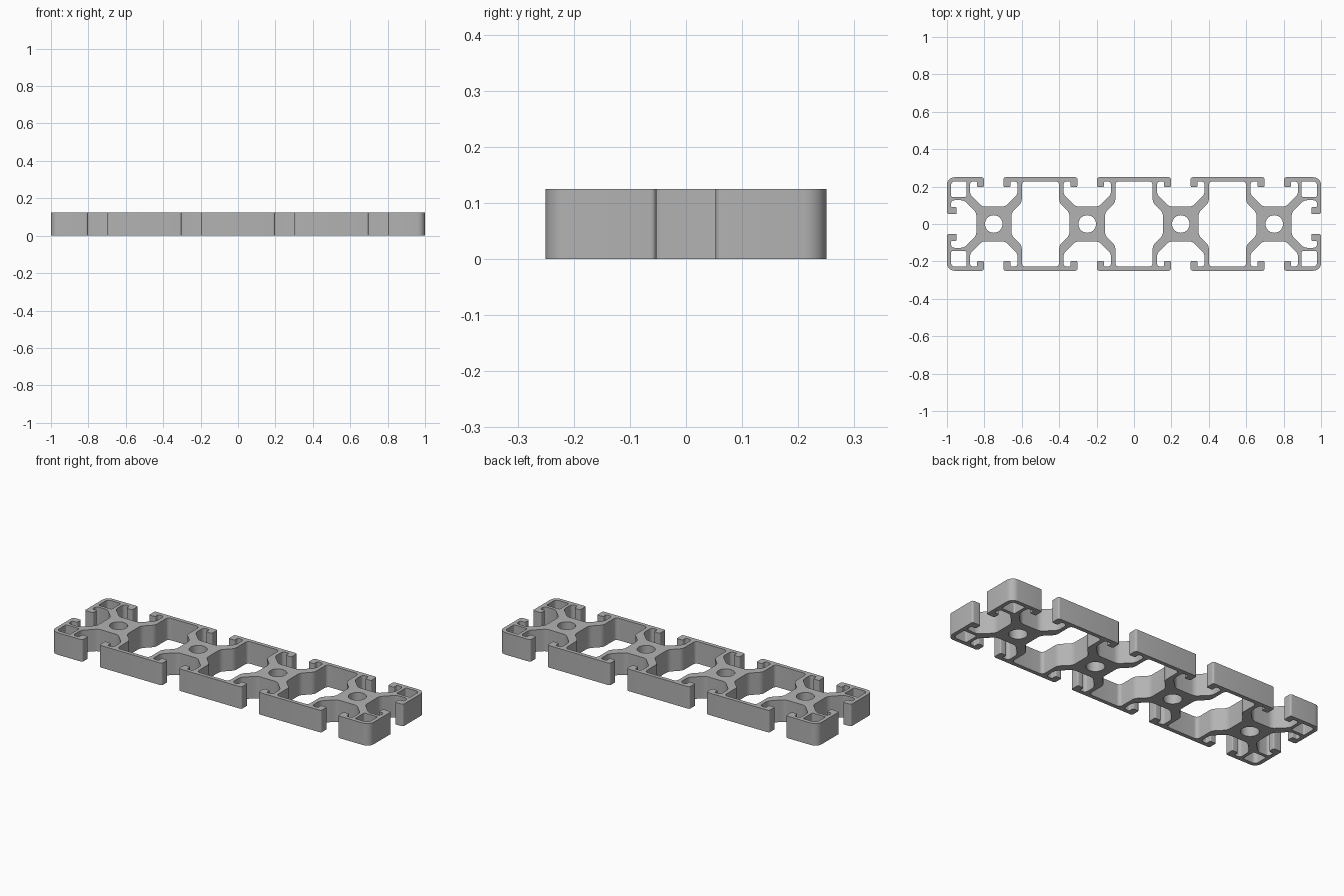
import bpy
import math
from mathutils import Vector

cube = bpy.data.objects.get("Cube")
if cube:
    bpy.data.objects.remove(cube, do_unlink=True)

HEIGHT = 0.125
HALF = 0.25                       # half the width of one square cell
CELLS = [-0.75, -0.25, 0.25, 0.75]

# Material
metal = bpy.data.materials.new("Aluminium grey")
metal.use_nodes = True
grey = (0.45, 0.45, 0.45, 1)
metal.diffuse_color = grey
metal.node_tree.nodes["Principled BSDF"].inputs["Base Color"].default_value = grey


def rounded(corners, steps=7):
    """Replace each (x, y, radius) corner by a tangent arc."""
    out = []
    for i, (x, y, r) in enumerate(corners):
        p = Vector((x, y))
        a = (Vector(corners[i - 1][:2]) - p).normalized()
        b = (Vector(corners[(i + 1) % len(corners)][:2]) - p).normalized()
        half = a.angle(b) / 2
        if r == 0 or half > 1.56:
            out.append(p)
            continue
        centre = p + (a + b).normalized() * (r / math.sin(half))
        start = p + a * (r / math.tan(half)) - centre
        end = p + b * (r / math.tan(half)) - centre
        sweep = start.angle_signed(end)
        for k in range(steps + 1):
            t = -sweep * k / steps
            c, s = math.cos(t), math.sin(t)
            out.append(centre + Vector((start.x * c - start.y * s,
                                        start.x * s + start.y * c)))
    return out


# Half of one T-slot: (sideways, outward, radius), from the mouth to the floor
half_slot = [(0.053, HALF, 0.01), (0.053, 0.198, 0.006), (0.09, 0.198, 0.006),
             (0.09, 0.228, 0.006), (0.127, 0.228, 0.018),
             (0.127, 0.158, 0.045), (0.062, 0.093, 0.045)]
slot = [(-v, u, r) for v, u, r in half_slot] + half_slot[::-1]


def slot_at(cx, angle):
    """Slot of the cell at cx, facing down at angle 0 and turned by angle."""
    c, s = math.cos(angle), math.sin(angle)
    return [(cx + v * c + u * s, v * s - u * c, r) for v, u, r in slot]


# Outer outline, anticlockwise from the lower left corner
CORNER = 0.04
outline = [(-1, -HALF, CORNER)]
for cx in CELLS:
    outline += slot_at(cx, 0)
outline.append((1, -HALF, CORNER))
outline += slot_at(CELLS[-1], math.pi / 2)
outline.append((1, HALF, CORNER))
for cx in reversed(CELLS):
    outline += slot_at(cx, math.pi)
outline.append((-1, HALF, CORNER))
outline += slot_at(CELLS[0], -math.pi / 2)
loops = [rounded(outline)]

# Round bores through the cores
for cx in CELLS:
    loops.append([Vector((cx + 0.047 * math.cos(math.tau * k / 32),
                          0.047 * math.sin(math.tau * k / 32))) for k in range(32)])

# Large chambers between neighbouring cores
quarter = [(0.155, 0.06, 0.045), (0.1, 0.115, 0.045), (0.1, 0.228, 0.02)]
side = [(x, -y, r) for x, y, r in reversed(quarter)] + quarter
chamber = side + [(-x, -y, r) for x, y, r in side]
for cx in (-0.5, 0, 0.5):
    loops.append(rounded([(cx + x, y, r) for x, y, r in chamber]))

# Small hollow in each of the four outer corners
for sx in (-1, 1):
    for sy in (-1, 1):
        hollow = [(0.895, 0.145, 0.008), (0.978, 0.145, 0.008),
                  (0.978, 0.228, 0.02), (0.895, 0.228, 0.008)]
        loops.append(rounded([(sx * x, sy * y, r) for x, y, r in hollow]))

# Fill the nested outlines and extrude them
curve = bpy.data.curves.new("extruded_rail", "CURVE")
curve.dimensions = "2D"
curve.fill_mode = "BOTH"
curve.extrude = HEIGHT / 2
for loop in loops:
    spline = curve.splines.new("POLY")
    spline.points.add(len(loop) - 1)
    for point, p in zip(spline.points, loop):
        point.co = (p.x, p.y, 0, 1)
    spline.use_cyclic_u = True
curve.materials.append(metal)

rail = bpy.data.objects.new("extruded_rail", curve)
rail.location.z = HEIGHT / 2
bpy.context.collection.objects.link(rail)
bpy.ops.object.select_all(action="DESELECT")
rail.select_set(True)
bpy.context.view_layer.objects.active = rail
bpy.ops.object.convert(target="MESH")
rail = bpy.context.object

# Join caps and walls, with smooth fillets and sharp rims
bpy.ops.object.mode_set(mode="EDIT")
bpy.ops.mesh.select_all(action="SELECT")
bpy.ops.mesh.remove_doubles(threshold=0.0001)
bpy.ops.mesh.normals_make_consistent(inside=False)
bpy.ops.object.mode_set(mode="OBJECT")
bpy.ops.object.shade_smooth_by_angle(angle=math.radians(30))
